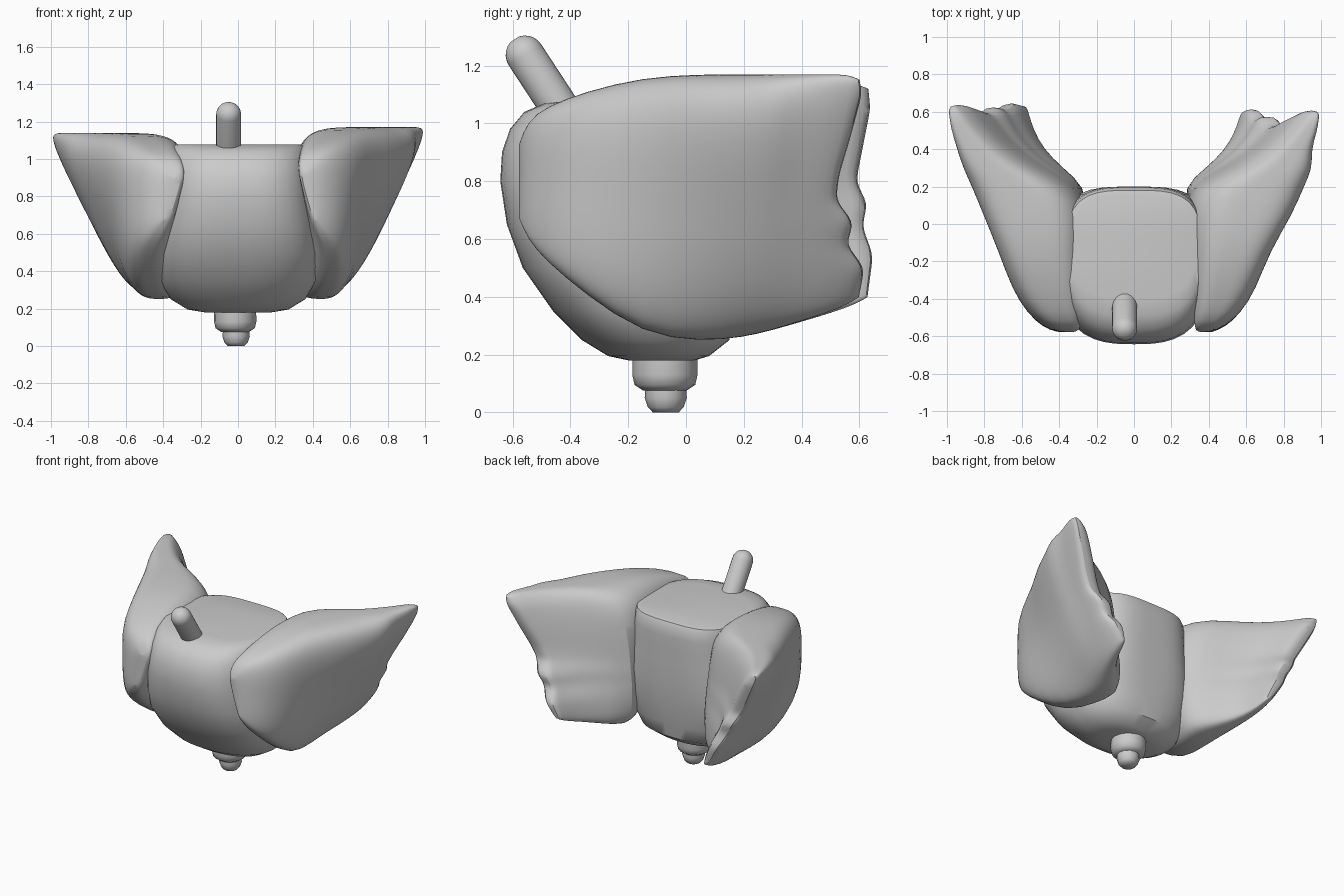
import bpy, bmesh, math
from mathutils import Vector

if "Cube" in bpy.data.objects:
    bpy.data.objects.remove(bpy.data.objects["Cube"])


def lerp_table(t, table):
    if t <= table[0][0]:
        return table[0][1]
    for (a, p), (b, q) in zip(table, table[1:]):
        if t <= b:
            return p + (q - p) * (t - a) / (b - a)
    return table[-1][1]


def squircle(n, e_low, e_high):
    # rounded square of half size 1, with separate roundness for each half
    pts = []
    for i in range(n):
        a = 2 * math.pi * i / n
        c, s = math.cos(a), math.sin(a)
        e = e_high if s > 0 else e_low
        k = (abs(c) ** e + abs(s) ** e) ** (-1 / e)
        pts.append((c * k, s * k))
    return pts


def loft(name, rings, angle=40, subdiv=0):
    bm = bmesh.new()
    loops = [[bm.verts.new(p) for p in r] for r in rings]
    n = len(loops[0])
    for a, b in zip(loops, loops[1:]):
        for i in range(n):
            j = (i + 1) % n
            bm.faces.new((a[i], a[j], b[j], b[i]))
    # caps bridged straight across from side to side
    h, q = n // 2, n // 4
    for loop in (loops[0], loops[-1]):
        for i in range(-q, q):
            ids = dict.fromkeys(k % n for k in (i, i + 1, h - i - 1, h - i))
            bm.faces.new([loop[k] for k in ids])
    bmesh.ops.recalc_face_normals(bm, faces=bm.faces)
    me = bpy.data.meshes.new(name)
    bm.to_mesh(me)
    bm.free()
    ob = bpy.data.objects.new(name, me)
    bpy.context.collection.objects.link(ob)
    if subdiv:
        mod = ob.modifiers.new("subdivision", 'SUBSURF')
        mod.levels = mod.render_levels = subdiv
    bpy.ops.object.select_all(action='DESELECT')
    bpy.context.view_layer.objects.active = ob
    ob.select_set(True)
    bpy.ops.object.shade_smooth_by_angle(angle=math.radians(angle))
    return ob


# central bowl: z, front y, back y, half width
bowl = [
    (0.180, -0.20, 0.03, 0.18), (0.195, -0.27, 0.08, 0.27), (0.25, -0.36, 0.15, 0.36),
    (0.35, -0.46, 0.17, 0.42), (0.50, -0.565, 0.19, 0.44), (0.65, -0.62, 0.20, 0.42),
    (0.80, -0.643, 0.20, 0.40), (0.90, -0.637, 0.20, 0.39), (0.98, -0.61, 0.20, 0.38),
    (1.04, -0.56, 0.195, 0.37), (1.07, -0.49, 0.18, 0.36), (1.078, -0.40, 0.15, 0.33),
]
rings = []
for z, f, b, w in bowl:
    t = min(1, max(0, (z - 0.2) / 0.4))
    rings.append([(w * c, (f + b) / 2 + (b - f) / 2 * s, z)
                  for c, s in squircle(48, 2.2 + 0.6 * t, 2.2 + 1.2 * t)])
loft("central_bowl", rings)

# wing sections: y, outer x top/bottom, inner x top/bottom, z top/bottom
wing = [
    (-0.58, 0.40, 0.42, 0.28, 0.36, 0.92, 0.68),
    (-0.55, 0.47, 0.50, 0.26, 0.36, 1.01, 0.60),
    (-0.48, 0.57, 0.57, 0.25, 0.38, 1.06, 0.52),
    (-0.35, 0.67, 0.62, 0.25, 0.36, 1.11, 0.41),
    (-0.15, 0.77, 0.61, 0.25, 0.30, 1.16, 0.27),
    (0.05, 0.88, 0.58, 0.24, 0.26, 1.17, 0.245),
    (0.20, 0.95, 0.60, 0.32, 0.22, 1.17, 0.26),
    (0.30, 0.99, 0.61, 0.56, 0.33, 1.17, 0.285),
    (0.40, 1.01, 0.62, 0.71, 0.44, 1.17, 0.315),
    (0.50, 1.03, 0.63, 0.82, 0.50, 1.17, 0.345),
    (0.58, 1.03, 0.63, 0.89, 0.53, 1.17, 0.375),
    (0.62, 1.02, 0.62, 0.92, 0.55, 1.15, 0.40),
]
# scalloped rear edge of each wing: z, y
right_edge = [(0.40, 0.60), (0.50, 0.62), (0.59, 0.55), (0.65, 0.59), (0.73, 0.52),
              (0.82, 0.53), (0.95, 0.57), (1.10, 0.61), (1.17, 0.60)]
left_edge = [(0.40, 0.63), (0.55, 0.65), (0.64, 0.61), (0.72, 0.63), (0.80, 0.59),
             (0.95, 0.62), (1.05, 0.64), (1.15, 0.63)]


def make_wing(name, side, edge, top_scale, inset, swell):
    rings = []
    for y, ot, ob, it, ib, zt, zb in wing:
        ring = []
        for u, v in squircle(64, 3.2, 3.4):
            t, s = (v + 1) / 2, (u + 1) / 2
            inner, outer = ib + (it - ib) * t, ob + (ot - ob) * t
            if y < 0.2:
                inner += inset
            if 0 <= y <= 0.3:
                outer += swell * t
            x = inner + (outer - inner) * s
            z = zb + (zt * top_scale - zb) * t
            k = max(0, y) / 0.62
            ring.append((side * x, y + k ** 3 * (lerp_table(z, edge) - 0.62), z))
        rings.append(ring)
    loft(name, rings, 60, 1)


make_wing("right_wing", 1, right_edge, 1.0, 0.04, 0.05)
make_wing("left_wing", -1, left_edge, 0.973, 0.0, 0.0)


def turned(name, base, axis, profile, sides):
    q = Vector(axis).to_track_quat('Z', 'Y')
    rings = []
    for r, h in profile:
        rings.append([Vector(base) + q @ Vector((r * math.cos(2 * math.pi * i / sides),
                                                 r * math.sin(2 * math.pi * i / sides), h))
                      for i in range(sides)])
    loft(name, rings, 50)


# slanted peg with a domed end
r, length = 0.067, 0.26
dome = [(r * math.cos(a), length + r * math.sin(a)) for a in (math.radians(d) for d in range(0, 90, 15))]
turned("slanted_peg", (-0.05, -0.415, 1.02), (0, -0.55, 0.84), [(r, 0)] + dome, 24)

# stepped foot underneath
turned("foot_upper", (-0.015, -0.073, 0), (0, 0, 1),
       [(0.075, 0.075), (0.105, 0.095), (0.113, 0.13), (0.112, 0.21)], 16)
turned("foot_lower", (-0.01, -0.07, 0), (0, 0, 1),
       [(0.045, 0.0), (0.062, 0.018), (0.073, 0.05), (0.07, 0.09)], 12)
